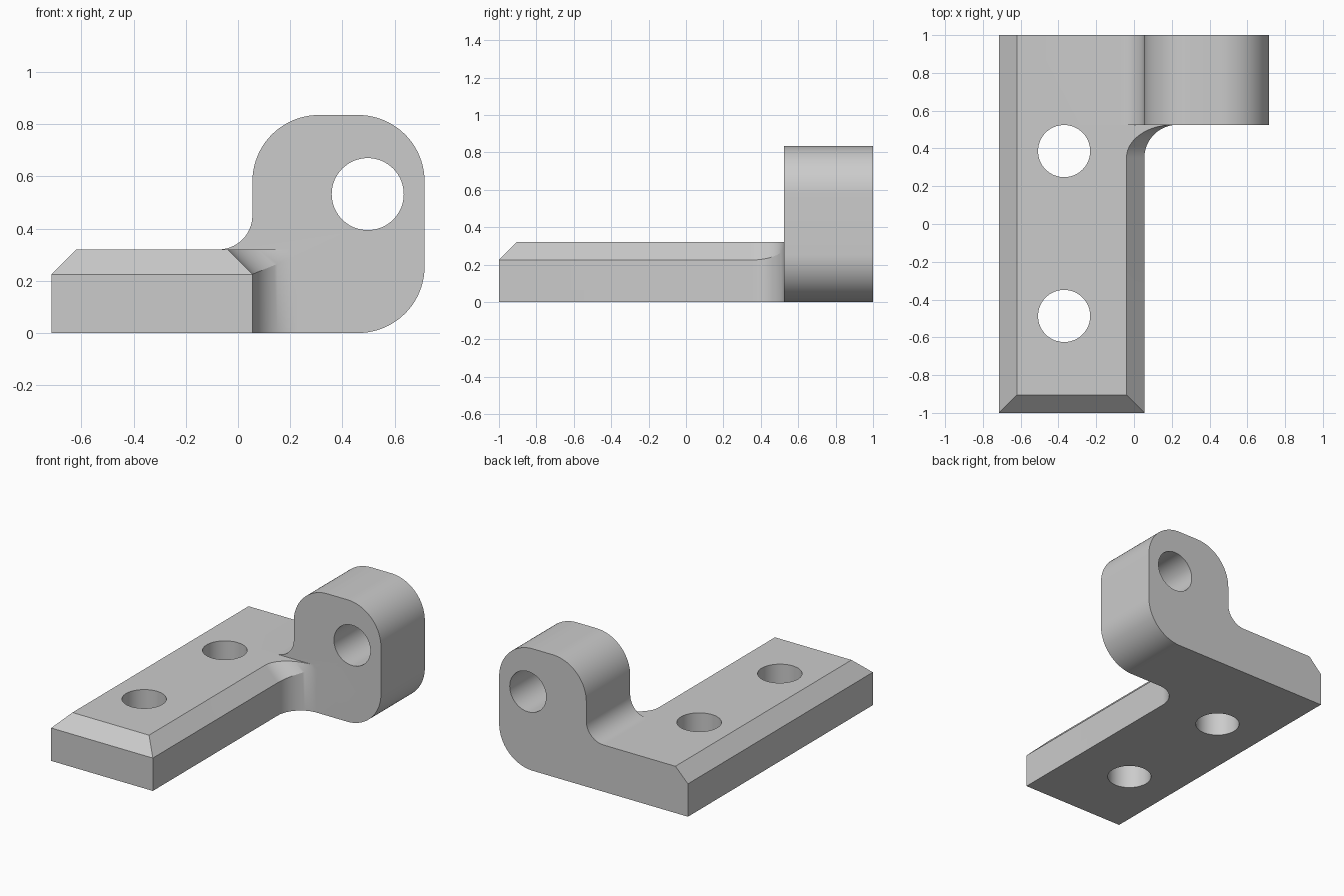
import bpy, bmesh
from math import sin, cos, pi, sqrt, radians
from mathutils import Matrix

cube = bpy.data.objects.get("Cube")
if cube:
    bpy.data.objects.remove(cube)

LEFT, EDGE, RIGHT = -0.715, 0.055, 0.715   # outer side, plate edge, lug side
THICK, TOP, BEVEL = 0.32, 0.835, 0.095     # plate height, lug height, chamfer
LUG_Y, FILLET = 0.525, 0.175               # lug front face, plan fillet
SHOULDER = THICK - BEVEL
STEPS = 20

metal = bpy.data.materials.new("plain_grey")
metal.use_nodes = True
grey = (0.6, 0.6, 0.6, 1)
metal.diffuse_color = grey
metal.node_tree.nodes["Principled BSDF"].inputs["Base Color"].default_value = grey


def loft(name, sections):
    """Closed solid through matching (x, y, z) sections."""
    bm = bmesh.new()
    rings = [[bm.verts.new(p) for p in s] for s in sections]
    for a, b in zip(rings, rings[1:]):
        for i in range(len(a)):
            j = (i + 1) % len(a)
            bm.faces.new((a[i], a[j], b[j], b[i]))
    bm.faces.new(rings[0])
    bm.faces.new(rings[-1])
    bmesh.ops.remove_doubles(bm, verts=bm.verts, dist=1e-5)
    bmesh.ops.recalc_face_normals(bm, faces=bm.faces)
    mesh = bpy.data.meshes.new(name)
    bm.to_mesh(mesh)
    bm.free()
    mesh.materials.append(metal)
    obj = bpy.data.objects.new(name, mesh)
    bpy.context.collection.objects.link(obj)
    return obj


def arc(cx, cz, r, start, end):
    angles = [radians(start + (end - start) * i / STEPS) for i in range(STEPS + 1)]
    return [(cx + r * cos(a), cz + r * sin(a)) for a in angles]


def combine(target, other, operation):
    mod = target.modifiers.new(operation, 'BOOLEAN')
    mod.operation, mod.solver, mod.object = operation, 'EXACT', other
    bpy.context.view_layer.objects.active = target
    bpy.ops.object.modifier_apply(modifier=mod.name)
    bpy.data.objects.remove(other)


def drill(target, centre, radius, turn):
    bm = bmesh.new()
    bmesh.ops.create_cone(bm, cap_ends=True, segments=64, radius1=radius,
                          radius2=radius, depth=3,
                          matrix=Matrix.Translation(centre) @ Matrix.Rotation(turn, 4, 'X'))
    mesh = bpy.data.meshes.new("hole_cutter")
    bm.to_mesh(mesh)
    bm.free()
    mesh.materials.append(metal)
    cutter = bpy.data.objects.new("hole_cutter", mesh)
    bpy.context.collection.objects.link(cutter)
    cutter.hide_render = True
    combine(target, cutter, 'DIFFERENCE')


def plate_section(y, flare=0.0, inset=BEVEL):
    """Plate outline; flare widens its right edge into the lug."""
    z = SHOULDER + inset
    side = EDGE + flare
    return [(LEFT, y, 0), (LEFT, y, SHOULDER), (LEFT + inset, y, z),
            (EDGE - inset + sqrt(2) * flare, y, z),
            (side, y, SHOULDER + (sqrt(2) - 1) * flare), (side, y, 0)]


# Base plate: chamfered nose, straight run, then the flare at the lug
sections = [plate_section(-1, inset=0), plate_section(-1 + BEVEL)]
for i in range(STEPS + 1):
    t = pi / 2 * i / STEPS
    sections.append(plate_section(LUG_Y - FILLET + FILLET * sin(t), FILLET * (1 - cos(t))))
bracket = loft("mounting_bracket", sections)

# Upright lug with the rear end of the plate, one front-view profile
R, r = 0.255, 0.13
outline = [(LEFT, 0), (LEFT, SHOULDER), (LEFT + BEVEL, THICK)]
outline += arc(EDGE - r, THICK + r, r, -90, 0)
outline += arc(EDGE + R, TOP - R, R, 180, 90)
outline += arc(RIGHT - R, TOP - R, R, 90, 0)
outline += arc(RIGHT - R, R, R, 0, -90)
lug = loft("lug", [[(x, y, z) for x, z in outline] for y in (LUG_Y, 1)])
combine(bracket, lug, 'UNION')

# Two screw holes and the pivot hole
for y in (-0.487, 0.386):
    drill(bracket, (-0.37, y, 0), 0.138, 0)
drill(bracket, (0.497, 0.7, 0.532), 0.138, pi / 2)

# Merge flat regions and shade the rounded ones
bm = bmesh.new()
bm.from_mesh(bracket.data)
bmesh.ops.dissolve_limit(bm, angle_limit=radians(0.1), verts=bm.verts, edges=bm.edges)
bm.to_mesh(bracket.data)
bm.free()
bpy.ops.object.select_all(action='DESELECT')
bracket.select_set(True)
bpy.context.view_layer.objects.active = bracket
bpy.ops.object.shade_smooth_by_angle(angle=radians(20))
